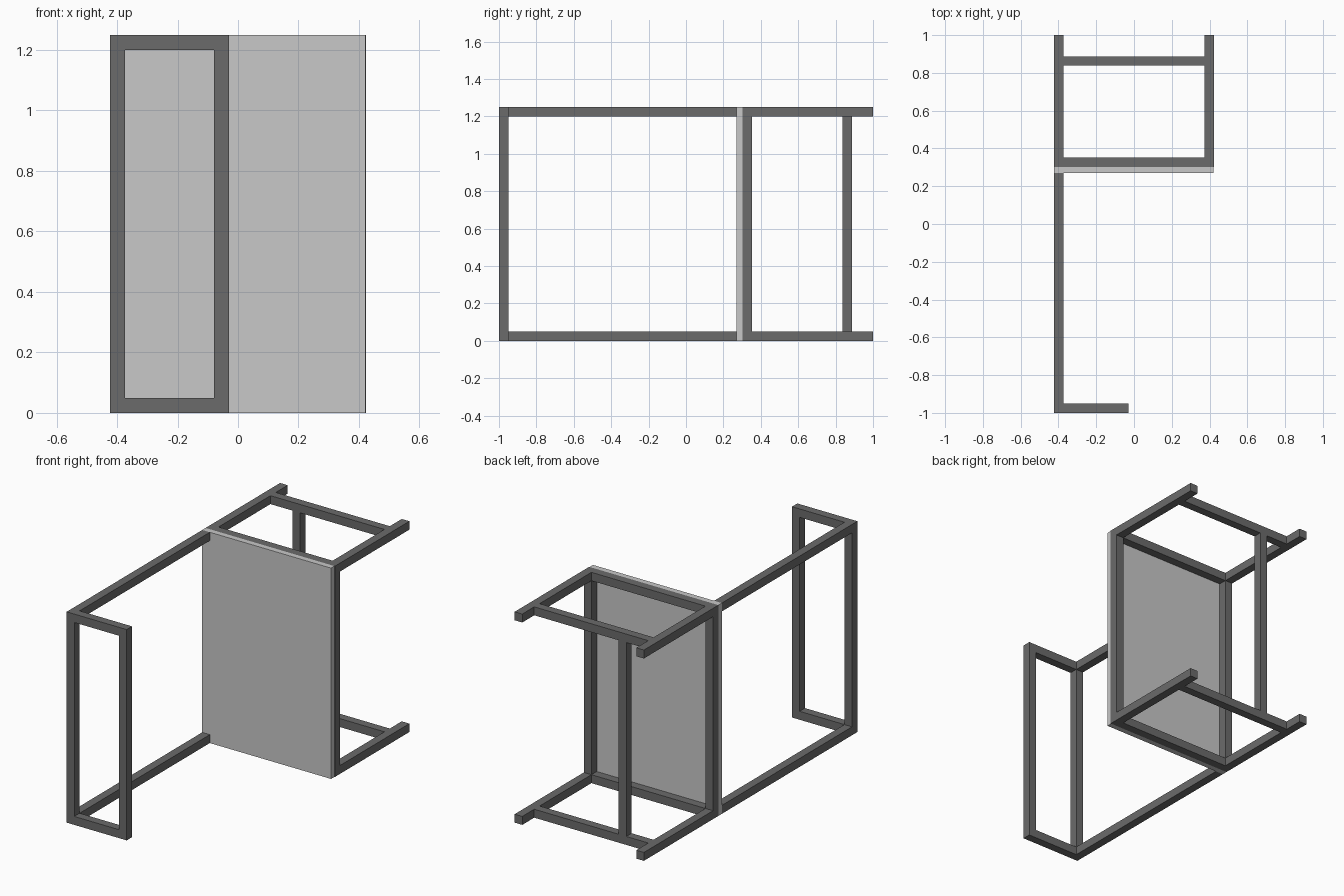
import bpy
from mathutils import Vector

if "Cube" in bpy.data.objects:
    bpy.data.objects.remove(bpy.data.objects["Cube"])


def material(name, value):
    mat = bpy.data.materials.new(name)
    mat.diffuse_color = (value, value, value, 1.0)
    mat.use_nodes = True
    mat.node_tree.nodes["Principled BSDF"].inputs["Base Color"].default_value = mat.diffuse_color
    return mat


DARK = material("dark grey metal", 0.147)
LIGHT = material("light grey panel", 0.58)

B = 0.05                    # bar thickness
H = 1.25                    # overall height
L, R = -0.424, 0.424        # outer left and right sides
Y0, Y1 = 0.27, 0.302        # panel front and back


def box(name, x, y, z, mat=DARK):
    """Box from its (min, max) range on each axis."""
    lo, hi = (Vector(v) for v in zip(x, y, z))
    bpy.ops.mesh.primitive_cube_add(size=1, location=(lo + hi) / 2)
    ob = bpy.context.object
    ob.name = name
    ob.scale = hi - lo
    bpy.ops.object.transform_apply(location=False, rotation=False, scale=True)
    ob.data.materials.append(mat)
    return ob


# flat panel across the frame
box("panel", (L, 0.421), (Y0, Y1), (0, H), LIGHT)

# horizontal bars, repeated at the bottom and the top
for level, z in (("bottom", (0, B)), ("top", (H - B, H))):
    box(level + "_left_front_rail", (L, L + B), (-1, Y0), z)
    box(level + "_left_back_rail", (L, L + B), (Y1, 1), z)
    box(level + "_right_rail", (R - B, R), (Y1, 1), z)
    box(level + "_front_bar", (L + B, -0.03), (-1, -1 + B), z)
    box(level + "_panel_bar", (L + B, R - B), (Y1, Y1 + B), z)
    box(level + "_back_bar", (L + B, R - B), (0.838, 0.888), z)

# upright posts between the bottom and top bars
for name, x, y in (
    ("front_left_post", L, -1),
    ("front_inner_post", -0.03 - B, -1),
    ("panel_left_post", L, Y1),
    ("panel_right_post", R - B, Y1),
    ("back_post", -0.23, 0.838),
):
    box(name, (x, x + B), (y, y + B), (B, H - B))
